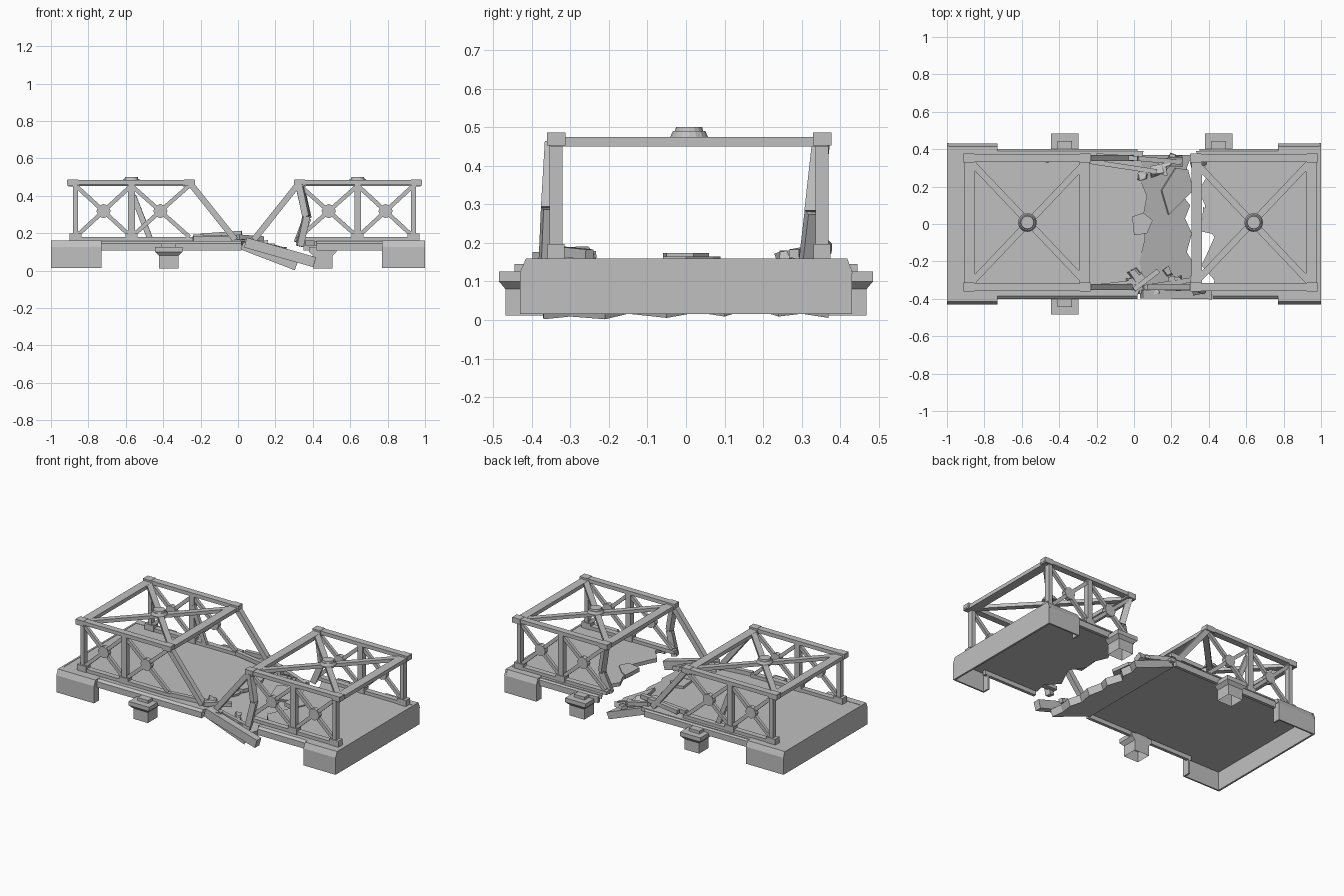
import bpy, bmesh, random
from math import radians
from mathutils import Vector, Matrix

random.seed(4)
if "Cube" in bpy.data.objects:
    bpy.data.objects.remove(bpy.data.objects["Cube"])

GREY = (0.53, 0.53, 0.53, 1)
mat = bpy.data.materials.new("concrete grey")
mat.use_nodes = True
mat.diffuse_color = GREY
mat.node_tree.nodes["Principled BSDF"].inputs["Base Color"].default_value = GREY


def finish(name, bm, matrix=Matrix()):
    bmesh.ops.recalc_face_normals(bm, faces=bm.faces)
    mesh = bpy.data.meshes.new(name)
    bm.to_mesh(mesh)
    bm.free()
    mesh.materials.append(mat)
    ob = bpy.data.objects.new(name, mesh)
    ob.matrix_world = matrix
    bpy.context.collection.objects.link(ob)
    return ob


def box(name, lo, hi):
    bm = bmesh.new()
    bmesh.ops.create_cube(bm, size=1)
    lo, hi = Vector(lo), Vector(hi)
    for v in bm.verts:
        v.co = Vector(v.co[i] * (hi - lo)[i] + (lo + hi)[i] / 2 for i in range(3))
    return finish(name, bm)


def beam(name, a, b, w, h):
    """Bar from a to b, w wide sideways and h deep."""
    a, b = Vector(a), Vector(b)
    d = (b - a).normalized()
    side = d.cross(Vector((0, 0, 1)))
    side = side.normalized() if side.length > 0.01 else Vector((0, 1, 0))
    up = side.cross(d)
    bm = bmesh.new()
    ends = [[bm.verts.new(p + side * s * w / 2 + up * u * h / 2)
             for s, u in ((-1, -1), (1, -1), (1, 1), (-1, 1))] for p in (a, b)]
    for ring in ends:
        bm.faces.new(ring)
    for i in range(4):
        j = (i + 1) % 4
        bm.faces.new((ends[0][i], ends[0][j], ends[1][j], ends[1][i]))
    return finish(name, bm)


def prism(name, outline, depth, matrix=Matrix()):
    """Outline of 3D points pushed along the depth vector."""
    bm = bmesh.new()
    face = bm.faces.new([bm.verts.new(p) for p in outline])
    new = bmesh.ops.extrude_face_region(bm, geom=[face])["geom"]
    moved = [g for g in new if isinstance(g, bmesh.types.BMVert)]
    bmesh.ops.translate(bm, verts=moved, vec=depth)
    return finish(name, bm, matrix)


def flat(name, points, z0, z1, matrix=Matrix()):
    return prism(name, [(x, y, z0) for x, y in points], (0, 0, z1 - z0), matrix)


def cone(name, at, r1, r2, h, sides):
    bm = bmesh.new()
    bmesh.ops.create_cone(bm, cap_ends=True, segments=sides, radius1=r1, radius2=r2, depth=h)
    return finish(name, bm, Matrix.Translation(at))


# Decks with jagged broken ends
left_edge = [(.02, -.38), (.05, -.29), (.03, -.2), (.06, -.08), (.05, .04),
             (.07, .15), (.03, .25), (.05, .39)]
right_edge = [(.41, -.38), (.43, -.3), (.36, -.22), (.39, -.16), (.43, -.07), (.37, .01),
              (.38, .1), (.345, .18), (.4, .27), (.33, .39)]
flat("left_deck", [(-1, -.38)] + left_edge + [(-1, .39)], .134, .158)
flat("right_deck", [(1, -.38)] + right_edge + [(1, .39)], .134, .158)

# Abutments, open underneath
for sx, length in ((-1, .27), (1, .23)):
    name = "left" if sx < 0 else "right"
    box(name + "_end_wall", (sx * .994 - .006, -.427, .015), (sx * .994 + .006, .43, .125))
    prism(name + "_end_cap", [(sx, -.425, .12), (sx, .433, .12), (sx, .418, .16), (sx, -.412, .16)],
          (-sx * .012, 0, 0))
    for sy in (-1, 1):
        wall = [(.37, .16), (.415, .16), (.43, .125), (.43, .015), (.42, .015), (.42, .134), (.37, .134)]
        prism(name + "_abutment_side", [(sx, sy * y, z) for y, z in wall], (-sx * length, 0, 0))
        inner = sx * (1 - length)
        box(name + "_abutment_return", (min(inner, inner + sx * .01), min(sy * .38, sy * .425), .015),
            (max(inner, inner + sx * .01), max(sy * .38, sy * .425), .13))

# Edge girders with a sloped top along the deck sides
for sy in (-1, 1):
    for x0, x1 in ((-.75, .02), (.42 if sy < 0 else .35, .8)):
        section = [(.38, .107), (.4, .107), (.4, .145), (.385, .158), (.38, .158)]
        prism("edge_girder", [(x0, sy * y, z) for y, z in section], (x1 - x0, 0, 0))


# Side piers: shaft, flared capital and top block
def pier(x, sy):
    bm = bmesh.new()
    rings = []
    for w, y, z in ((.052, .468, .012), (.052, .468, .08), (.073, .485, .1), (.073, .485, .126)):
        rings.append([bm.verts.new((x + a * w, sy * b, z))
                      for a, b in ((-1, .37), (1, .37), (1, y), (-1, y))])
    bm.faces.new(rings[-1])
    for a, b in zip(rings, rings[1:]):
        for i in range(4):
            bm.faces.new((a[i], a[(i + 1) % 4], b[(i + 1) % 4], b[i]))
    finish("side_pier", bm)
    box("pier_block", (x - .038, sy * .41 - .035, .12), (x + .038, sy * .41 + .035, .145))


for x, sy in ((-.37, -1), (-.37, 1), (.453, 1)):
    pier(x, sy)

# Truss spans; inward is the direction of the broken gap
MID, HALF, TOP, BASE = .008, .345, .472, .158
for name, cx, inward in (("left", -.57, 1), ("right", .64, -1)):
    outer, inner = cx - inward * .298, cx + inward * .31
    for sy in (-1, 1):
        y = MID + sy * HALF
        beam(name + "_top_chord", (outer - inward * .045, y, TOP), (inner + inward * .03, y, TOP), .042, .024)
        beam(name + "_bottom_chord", (outer, y, .168), (inner + inward * .02, y, .168), .036, .022)
        for px, w in ((outer, .026), (cx, .036)):
            box(name + "_post", (px - w / 2, y - .017, BASE), (px + w / 2, y + .017, TOP))
            box(name + "_post_foot", (px - .032, y - .022, BASE), (px + .032, y + .022, .197))
        for px in (outer - inward * .015, inner):
            box(name + "_chord_joint", (px - .028, y - .024, .452), (px + .028, y + .024, .486))
        # Crossed bracing with hub plates
        for p, q in ((outer, cx), (cx, inner)):
            beam(name + "_brace", (p, y, .18), (q, y, .455), .02, .022)
            beam(name + "_brace", (p, y, .455), (q, y, .18), .02, .022)
            hub = cone(name + "_brace_hub", ((p + q) / 2, y, .318), .038, .038, .028, 8)
            hub.rotation_euler = (radians(90), 0, 0)
        # Sloping end strut; the back right one has snapped
        if not (inward < 0 and sy > 0):
            beam(name + "_end_strut", (inner, y, TOP), (inner + inward * .245, y, .165), .034, .032)
    # Overhead frame with diagonals and a round boss
    for px in (outer - inward * .01, inner - inward * .005):
        box(name + "_cross_beam", (px - .028, MID - .36, .45), (px + .028, MID + .36, .474))
    for s in (-1, 1):
        beam(name + "_roof_diagonal", (outer, MID - s * .32, .462), (inner, MID + s * .32, .462), .035, .022)
    cone(name + "_boss_base", (cx, MID, .481), .05, .042, .018, 16)
    cone(name + "_boss_cap", (cx, MID, .494), .037, .034, .012, 16)

# Snapped struts hanging beside the gap
for points in (((.33, -.345, .46), (.365, -.355, .29), (.33, -.362, .13)),
               ((.33, .35, .46), (.37, .33, .28), (.32, .315, .15))):
    beam("snapped_strut", points[0], points[1], .034, .036)
    beam("snapped_strut_end", points[1], points[2], .036, .036)
beam("loose_brace", (-.56, .345, .4), (-.47, .34, .17), .02, .03)

# Fallen deck slab sloping into the gap
slope = Matrix.Translation((.03, 0, .155)) @ Matrix.Rotation(radians(21), 4, 'Y')
flat("fallen_slab", [(0, -.375), (.31, -.37), (.29, -.3), (.31, -.21), (.27, -.15), (.3, -.05),
                     (.26, .03), (.29, .1), (.23, .17), (.29, .24), (.27, .3), (.3, .37), (0, .37)],
     -.045, 0, slope)
beam("fallen_girder", (.04, -.375, .15), (.41, -.38, .045), .045, .055)
flat("slab_splinter", [(.16, .05), (.3, .18), (.27, .29), (.2, .3), (.12, .18)], .005, .022, slope)
flat("hanging_shard", [(.36, -.04), (.45, -.06), (.48, 0), (.41, .07), (.37, .09)], .14, .165)
flat("buckled_plate", [(.0, -.06), (.07, -.05), (.1, .02), (.05, .06), (-.01, .04)], .15, .174)

# Broken rails lying on the deck
for a, b in (((-.24, .335, .18), (.12, .28, .17)), ((-.2, .365, .185), (.02, .35, .2)),
             ((-.24, -.34, .172), (.02, -.31, .172)), ((.0, -.35, .18), (.13, -.25, .17)),
             ((.02, .35, .17), (.25, .33, .11)), ((.05, -.34, .16), (.3, -.3, .08))):
    beam("fallen_rail", a, b, .026, .026)

# Rubble on both edges of the break
for i in range(18):
    sy = -1 if i % 2 else 1
    x, y = random.uniform(-.02, .28), sy * random.uniform(.25, .36)
    z = .165 - max(0, x - .05) * .38
    bm = bmesh.new()
    bmesh.ops.create_cube(bm, size=random.uniform(.03, .055))
    for v in bm.verts:
        v.co *= random.uniform(.7, 1.2)
    bmesh.ops.scale(bm, vec=(1.3, 1, .6), verts=bm.verts)
    turn = Matrix.Rotation(random.uniform(0, 6), 4, 'Z') @ Matrix.Rotation(random.uniform(-.4, .4), 4, 'X')
    finish("rubble", bm, Matrix.Translation((x, y, z)) @ turn)
